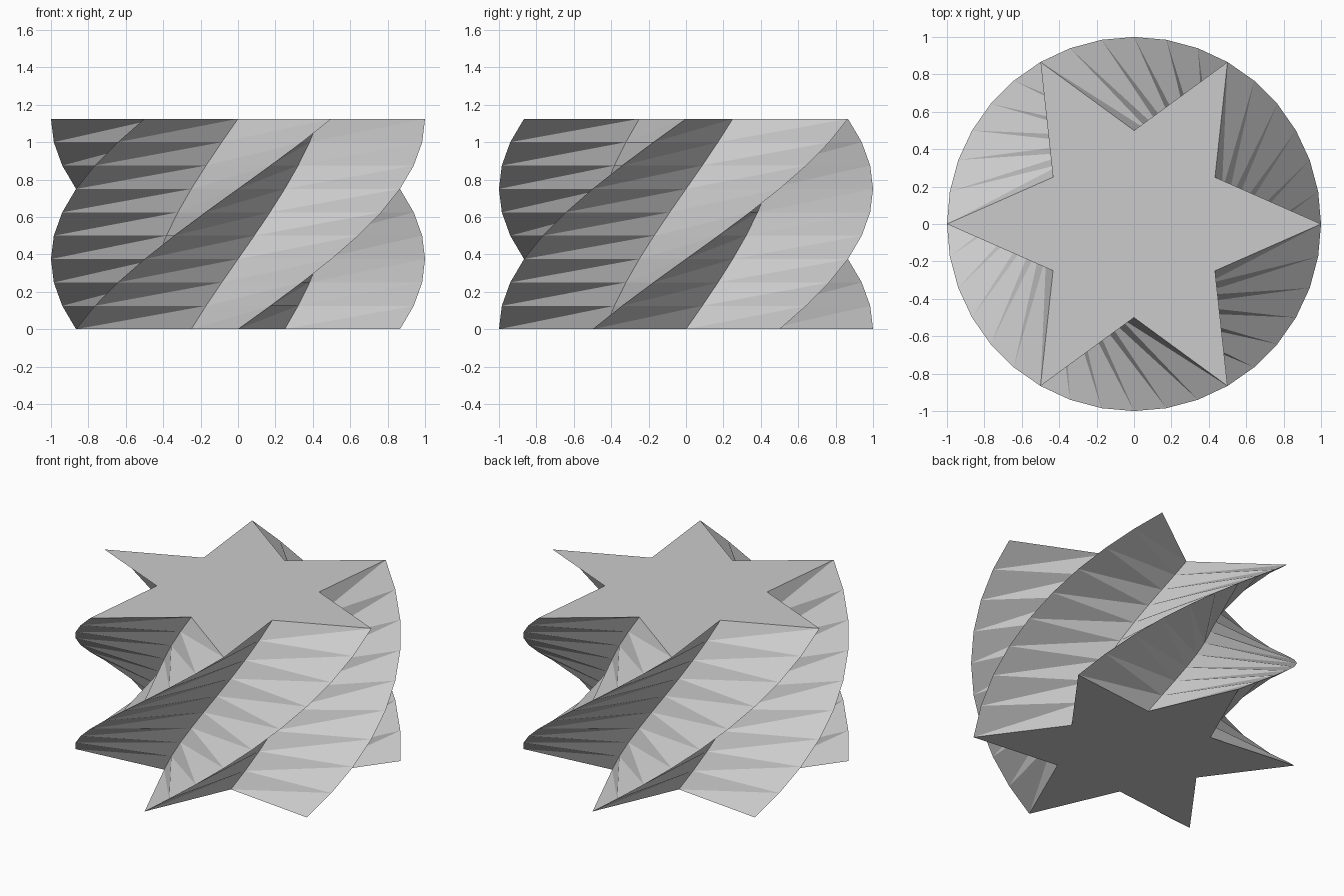
import bpy
import bmesh
from math import radians, cos, sin

cube = bpy.data.objects.get("Cube")
if cube:
    bpy.data.objects.remove(cube, do_unlink=True)

POINTS = 6
OUTER, INNER = 1.0, 0.5
LAYERS, STEP, TWIST = 9, 0.125, radians(10)
START = radians(30)

# Plain grey
grey = bpy.data.materials.new("plain_grey")
grey.use_nodes = True
colour = (0.6, 0.6, 0.6, 1.0)
grey.diffuse_color = colour
grey.node_tree.nodes["Principled BSDF"].inputs["Base Color"].default_value = colour


def star_ring(bm, layer):
    """One star outline, turned and raised for its layer."""
    ring = []
    for i in range(2 * POINTS):
        radius = INNER if i % 2 else OUTER
        angle = START + layer * TWIST + radians(180 / POINTS) * i
        ring.append(bm.verts.new((radius * cos(angle), radius * sin(angle), layer * STEP)))
    return ring


# Twisted star column
bm = bmesh.new()
rings = [star_ring(bm, layer) for layer in range(LAYERS + 1)]
for low, high in zip(rings, rings[1:]):
    for i in range(len(low)):
        j = (i + 1) % len(low)
        bm.faces.new((low[i], low[j], high[j]))
        bm.faces.new((low[i], high[j], high[i]))

# Flat star caps
bm.faces.new(list(reversed(rings[0])))
bm.faces.new(rings[-1])

mesh = bpy.data.meshes.new("twisted_star_column")
bm.to_mesh(mesh)
bm.free()
mesh.materials.append(grey)
column = bpy.data.objects.new("twisted_star_column", mesh)
bpy.context.collection.objects.link(column)
